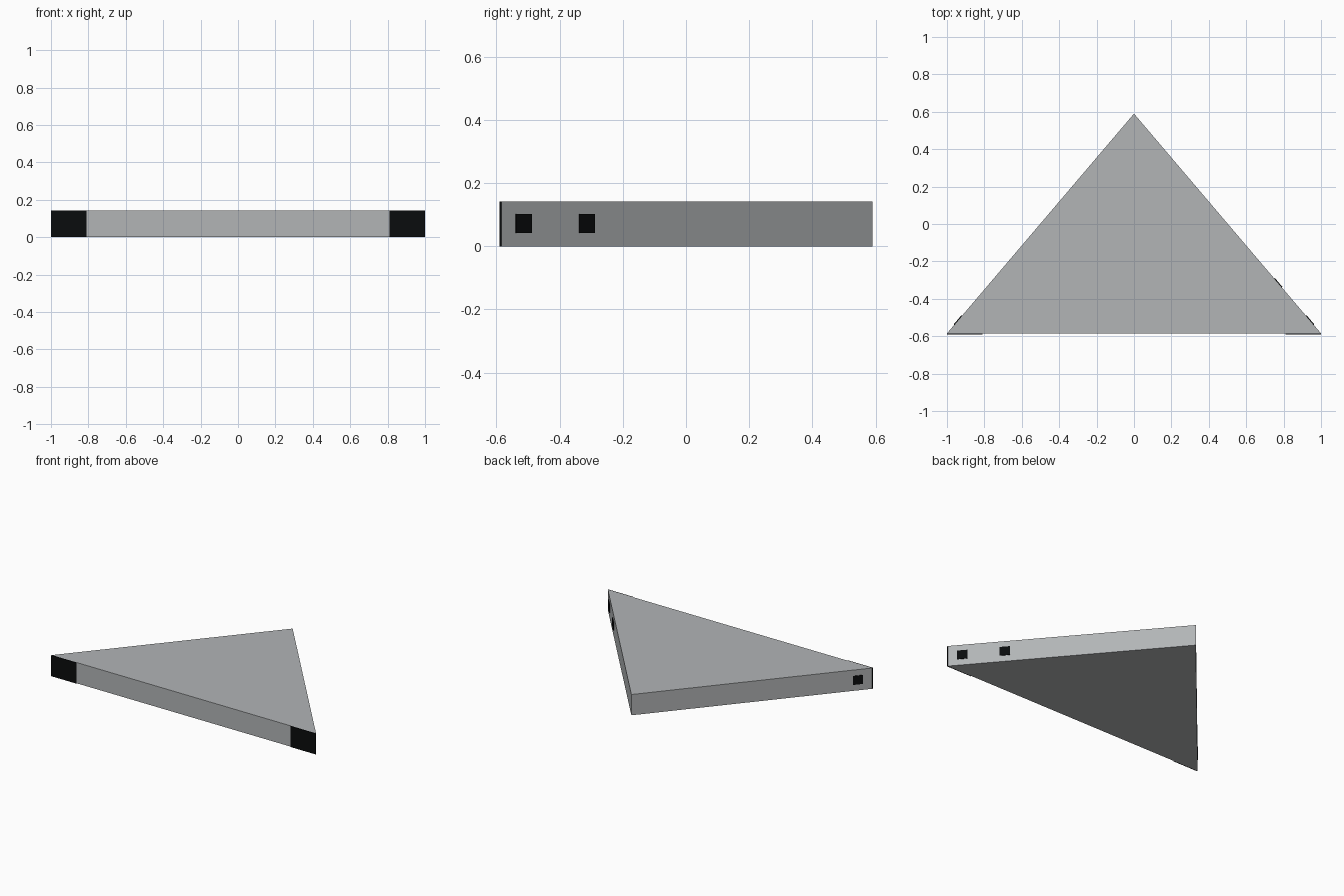
import bpy, bmesh, math
from mathutils import Matrix

if "Cube" in bpy.data.objects:
    bpy.data.objects.remove(bpy.data.objects["Cube"])

H = 0.142
FRONT, BACK = -0.585, 0.59


def material(name, rgb):
    mat = bpy.data.materials.new(name)
    mat.diffuse_color = (*rgb, 1)
    mat.use_nodes = True
    mat.node_tree.nodes["Principled BSDF"].inputs["Base Color"].default_value = mat.diffuse_color
    return mat


black = material("black", (0.003, 0.0035, 0.004))
grey = material("grey", (0.445, 0.46, 0.47))


def finish(bm, name, mat):
    bmesh.ops.recalc_face_normals(bm, faces=bm.faces)
    mesh = bpy.data.meshes.new(name)
    bm.to_mesh(mesh)
    bm.free()
    mesh.materials.append(mat)
    obj = bpy.data.objects.new(name, mesh)
    bpy.context.collection.objects.link(obj)
    return obj


def box(name, size, centre, angle=0.0):
    bm = bmesh.new()
    bmesh.ops.create_cube(bm, size=1)
    bmesh.ops.transform(bm, verts=bm.verts, matrix=Matrix.Translation(centre)
                        @ Matrix.Rotation(angle, 4, 'Z') @ Matrix.Diagonal((*size, 1)))
    return finish(bm, name, black)


# triangular slab body
bm = bmesh.new()
face = bm.faces.new([bm.verts.new(p) for p in ((-1, FRONT, 0), (1, FRONT, 0), (0, BACK, 0))])
ext = bmesh.ops.extrude_face_region(bm, geom=[face])
bmesh.ops.translate(bm, vec=(0, 0, H),
                    verts=[v for v in ext["geom"] if isinstance(v, bmesh.types.BMVert)])
finish(bm, "triangle_body", grey)

# dark panels at both ends of the front edge
for side, label in ((-1, "left"), (1, "right")):
    box(f"front_panel_{label}", (0.19, 0.006, H), (side * 0.905, FRONT - 0.002, H / 2))

# small square ports on the sloping sides
slope = math.atan2(BACK - FRONT, 1)
for side, y, label in ((1, -0.515, "right_front"), (1, -0.315, "right_rear"), (-1, -0.515, "left_front")):
    x = side * (BACK - y) / (BACK - FRONT)
    box(f"side_port_{label}", (0.064, 0.008, 0.06), (x, y, 0.072), -side * slope)
